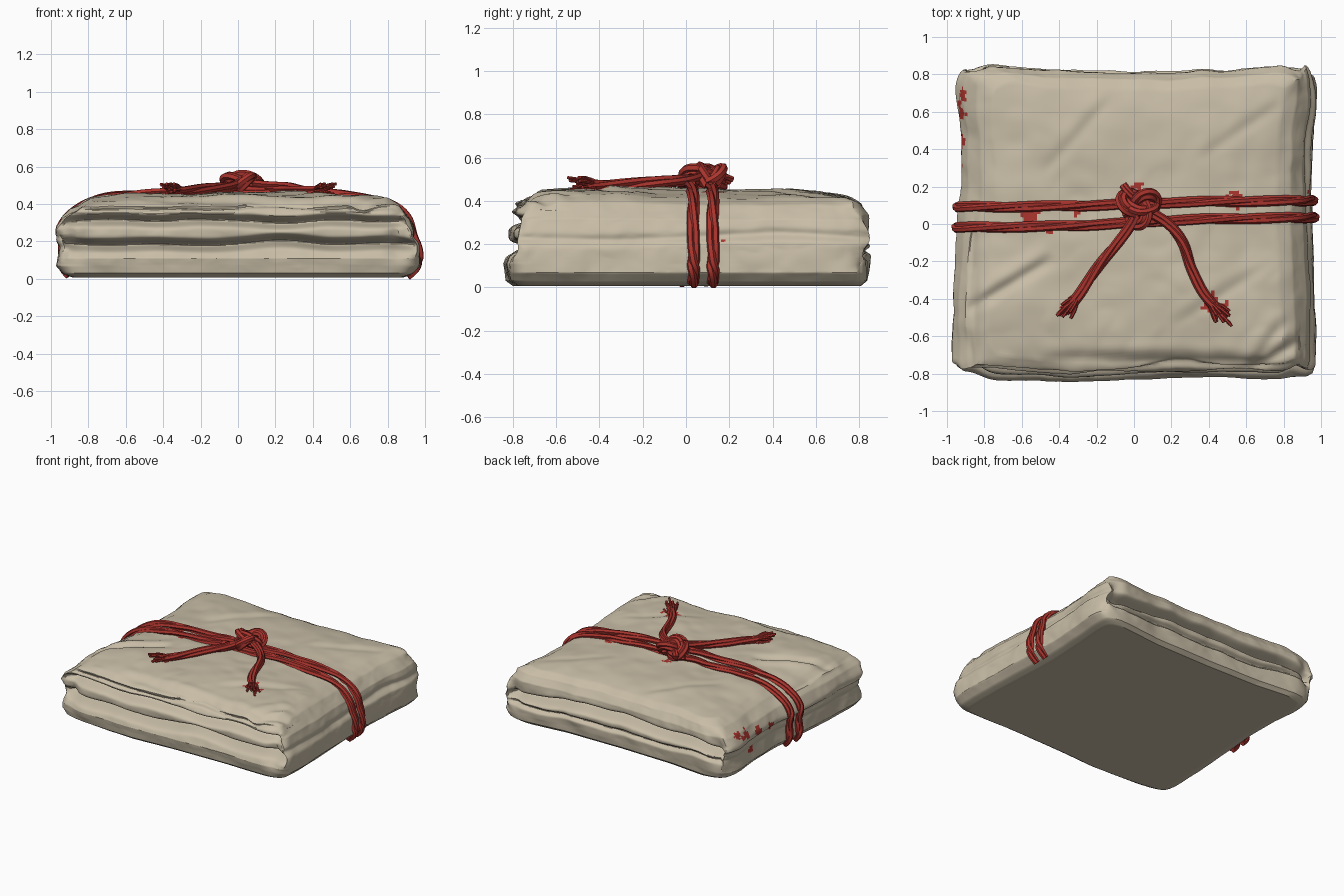
import bpy, bmesh, math, random
from mathutils import Vector, noise
from mathutils.bvhtree import BVHTree

random.seed(4)
if "Cube" in bpy.data.objects:
    bpy.data.objects.remove(bpy.data.objects["Cube"], do_unlink=True)


def material(name, rgb):
    m = bpy.data.materials.new(name)
    m.use_nodes = True
    m.diffuse_color = (*rgb, 1)
    m.node_tree.nodes["Principled BSDF"].inputs["Base Color"].default_value = (*rgb, 1)
    return m


paper = material("wrapping paper", (0.58, 0.51, 0.385))
red = material("red cord", (0.41, 0.035, 0.027))


def lerp_table(table, t):
    for (a, p), (b, q) in zip(table, table[1:]):
        if t <= b:
            return p + (q - p) * (t - a) / (b - a)
    return table[-1][1]


def finish(obj, angle):
    bpy.ops.object.select_all(action='DESELECT')
    obj.select_set(True)
    bpy.context.view_layer.objects.active = obj
    bpy.ops.object.shade_smooth_by_angle(angle=math.radians(angle))


# Parcel: inset of each side by height, then plan outline of each side
LEFT = [(0, .11), (.04, .06), (.15, .02), (.4, .035), (.56, 0), (.78, .05), (.92, .12), (1, .2)]
RIGHT = [(0, .1), (.04, .05), (.15, .005), (.5, .01), (.75, .05), (.92, .12), (1, .19)]
FRONT = [(0, .05), (.06, .015), (.25, 0), (.42, .03), (.8, .03), (.93, .06), (1, .11)]
BACK = [(0, .05), (.06, .02), (.5, 0), (.8, .015), (.93, .05), (1, .1)]
LEFT_PLAN = [(-1, .995), (-.5, .985), (0, .955), (.2, .94), (.55, .94), (.75, .96), (1, .965)]
RIGHT_PLAN = [(-1, .98), (-.5, .975), (0, .955), (.2, .95), (.6, .965), (1, .995)]
FRONT_PLAN = [(-1, .81), (-.6, .84), (-.35, .85), (0, .83), (.5, .82), (1, .83)]
BACK_PLAN = [(-1, .85), (-.82, .86), (-.5, .83), (0, .82), (.5, .825), (.87, .86), (1, .85)]
# Top creases: start, end, depth
CREASES = [((-.9, -.47), (-.42, -.18), .02), ((.62, -.78), (.93, -.6), .02),
           ((-.86, -.8), (-.86, .05), .014), ((-.5, .25), (-.1, .7), .006),
           ((-.5, -.72), (.7, -.73), .014), ((.2, -.55), (.75, -.2), .007),
           ((.35, .35), (.8, .65), .006), ((.6, -.8), (.82, -.5), .012)]


def bump(d, width):
    return math.exp(-(d / width) ** 2)


def crumple(p, s):
    return noise.noise(p * s) + .4 * abs(noise.noise(p * s * 2.1 + Vector((5, 2, 9))))


def parcel_point(u, v, w):
    t = (w + 1) / 2
    x = u * (lerp_table(LEFT_PLAN, v) - lerp_table(LEFT, t) if u < 0
             else lerp_table(RIGHT_PLAN, v) - lerp_table(RIGHT, t))
    y = v * (lerp_table(FRONT_PLAN, u) - lerp_table(FRONT, t) if v < 0
             else lerp_table(BACK_PLAN, u) - lerp_table(BACK, t))
    corner = 1 - .035 * abs(u * v) ** 14
    x, y = x * corner, y * corner
    z = .006 + .411 * t
    q = Vector((x, y, z))
    # layered folds along front and back, closing in a hollow near the corners
    wave = .04 * noise.noise(Vector((x * 2.2, 3, v)))
    taper = max(0, 1 - abs(u) ** 16)
    edge = abs(v) ** 30
    hollow = .05 * bump(abs(x) - .86, .05) * bump(z - .22, .1)
    if v < 0:
        cut = .12 * bump(z - .185 - wave, .022) + .09 * bump(z - .31 + wave * .8, .024) \
            + .02 * bump(z - .375 - wave, .012)
        y += edge * taper * (cut + hollow)
    else:
        y -= edge * taper * (.12 * bump(z - .25 + .06 * x * x - wave, .026) + hollow
                             + .03 * bump(z - .15 - wave, .014))
    # soft horizontal folds on left and right
    side = abs(u) ** 30
    x -= math.copysign(side, u) * .018 * bump(z - .225 - wave, .024)
    # crumpling, strongest at the gathered corners
    low = min(1, t * 6)
    gather = abs(u) ** 12 * abs(v) ** 12
    amp = .013 + .03 * gather
    x += low * amp * abs(u) ** 8 * crumple(q, 5.5)
    y += low * amp * abs(v) ** 8 * crumple(q + Vector((7, 1, 0)), 5.5)
    # domed, creased top
    lift = t ** 3
    z += lift * (.038 * (1 - u ** 4) * (1 - v ** 6) + .014 * crumple(q, 3.2) * (1 - v * .4)
                 + .006 * noise.noise(q * 8) - .012 * v * (1 - v * v))
    if t > .85:
        for a, b, depth in CREASES:
            a, b = Vector(a), Vector(b)
            d = b - a
            r = Vector((x, y)) - a
            s = r.dot(d) / d.length_squared
            off = (d.x * r.y - d.y * r.x) / d.length
            fade = max(0, 1 - (2 * s - 1) ** 4) if 0 < s < 1 else 0
            z -= depth * fade * (bump(off, .03) - .6 * bump(off - .06, .04))
    return x, y, z


bm = bmesh.new()
bmesh.ops.create_cube(bm, size=2)
bmesh.ops.subdivide_edges(bm, edges=bm.edges[:], cuts=83, use_grid_fill=True)
for vert in bm.verts:
    vert.co = parcel_point(*vert.co)
bm.normal_update()
# small red stains beside the cord and on the left-hand flank
STAINS = [(-.55, .06, .46, .05), (.55, .13, .46, .045), (-.3, .07, .46, .03), (.95, .155, .23, .025),
          (-.92, .6, .29, .04), (-.92, .44, .27, .03), (-.92, .68, .32, .035), (-.93, .3, .24, .03),
          (-.93, .52, .15, .03), (.42, -.41, .46, .05), (-.45, -.03, .46, .025), (.02, .2, .46, .03)]
for f in bm.faces:
    c = f.calc_center_median()
    for sx, sy, sz, r in STAINS:
        if (c - Vector((sx, sy, sz))).length < r * (1 + noise.noise(c * 30)):
            f.material_index = 1
mesh = bpy.data.meshes.new("wrapped_parcel")
surface = BVHTree.FromBMesh(bm)
bm.to_mesh(mesh)
bm.free()
parcel = bpy.data.objects.new("wrapped_parcel", mesh)
bpy.context.collection.objects.link(parcel)
mesh.materials.append(paper)
mesh.materials.append(red)
finish(parcel, 30)


# Cord helpers
def resample(points, step):
    out, carry = [points[0]], 0
    for a, b in zip(points, points[1:]):
        length = (b - a).length
        d = step - carry
        while d <= length:
            out.append(a.lerp(b, d / length))
            d += step
        carry = length - (d - step)
    return out


def smooth_path(pts, steps=12):
    pts = [Vector(p) for p in pts]
    ext = [2 * pts[0] - pts[1]] + pts + [2 * pts[-1] - pts[-2]]
    out = []
    for a, b, c, d in zip(ext, ext[1:], ext[2:], ext[3:]):
        for i in range(steps):
            t = i / steps
            out.append(.5 * (2 * b + (c - a) * t + (2 * a - 5 * b + 4 * c - d) * t * t
                             + (3 * b - a - 3 * c + d) * t ** 3))
    return out + [pts[-1]]


def tubes(name, lines, radius):
    curve = bpy.data.curves.new(name, 'CURVE')
    curve.dimensions = '3D'
    curve.bevel_depth = radius
    curve.bevel_resolution = 1
    curve.use_fill_caps = True
    for line in lines:
        sp = curve.splines.new('POLY')
        sp.points.add(len(line) - 1)
        for p, co in zip(sp.points, line):
            p.co = (*co, 1)
    tmp = bpy.data.objects.new(name + "_path", curve)
    bpy.context.collection.objects.link(tmp)
    deps = bpy.context.evaluated_depsgraph_get()
    me = bpy.data.meshes.new_from_object(tmp.evaluated_get(deps))
    bpy.data.objects.remove(tmp, do_unlink=True)
    obj = bpy.data.objects.new(name, me)
    bpy.context.collection.objects.link(obj)
    me.materials.clear()
    me.materials.append(red)
    finish(obj, 50)


def rope(name, path, radius=.027, fray=False):
    path = resample(path, .012)
    lines = [[], [], []]
    for i, p in enumerate(path):
        d = (path[min(i + 1, len(path) - 1)] - path[max(i - 1, 0)]).normalized()
        side = d.cross(Vector((.1, .25, 1))).normalized()
        up = side.cross(d)
        for k, line in enumerate(lines):
            a = i * .06 + k * math.tau / 3
            line.append(p + (side * math.cos(a) + up * math.sin(a)) * radius * .46)
    tubes(name, lines, radius * .64)
    if fray:
        end, strands = path[-1], []
        for _ in range(34):
            r = Vector([random.uniform(-1, 1) for _ in range(3)])
            strands.append([end - d * .05 + r * .015, end + r * .034,
                            end + d * random.uniform(.02, .055) + r * .042])
        tubes(name + "_fray", strands, .008)


# Two cords pulled over the parcel and down both flanks
def over_parcel(y_left, y_right, lift):
    pts = []
    for i in range(181):
        a = math.radians(-.4 + i * 180.8 / 180)
        y = y_left + (y_right - y_left) * (1 + math.cos(a)) / 2
        d = Vector((math.cos(a), 0, math.sin(a)))
        hit, n, _, _ = surface.ray_cast(Vector((0, y, .025)) + d * 3, -d)
        if hit:
            pts.append(hit + d * lift)
    for _ in range(4):
        pts = [pts[0]] + [(a + b + c) / 3 for a, b, c in zip(pts, pts[1:], pts[2:])] + [pts[-1]]
    return pts


rope("back_cord", over_parcel(.09, .125, .009), .028)
rope("front_cord", over_parcel(-.02, .035, .009), .028)

# Knot: interlocked loops with a short stub
CX, CY, CZ = .025, .095, .5
knot = []
for i in range(121):
    a = math.tau * i / 120
    knot.append(Vector((CX + .033 * (math.sin(a) + 2 * math.sin(2 * a)),
                        CY + .033 * (math.cos(a) - 2 * math.cos(2 * a)),
                        CZ + .01 - .034 * math.sin(3 * a))))
rope("knot", knot, .032)
rope("knot_band", smooth_path([(-.06, .15, .46), (-.03, .1, .53), (.03, .07, .552),
                               (.1, .08, .52), (.12, .11, .46)]), .03)
rope("knot_core", smooth_path([(-.06, .08, .48), (.02, .1, .5), (.1, .12, .48)]), .045)
rope("knot_stub", smooth_path([(.02, .12, .5), (-.03, .17, .51), (-.06, .21, .495)]), .022)

# Loose cord tails with frayed tips
rope("right_tail", smooth_path([(.02, .05, .52), (-.04, -.04, .495), (-.17, -.2, .482),
                                (-.28, -.36, .472), (-.345, -.44, .468)]), .028, True)
rope("left_tail", smooth_path([(.08, .07, .51), (.18, 0, .495), (.26, -.1, .488), (.31, -.24, .478),
                               (.37, -.37, .47), (.455, -.475, .468)]), .028, True)
